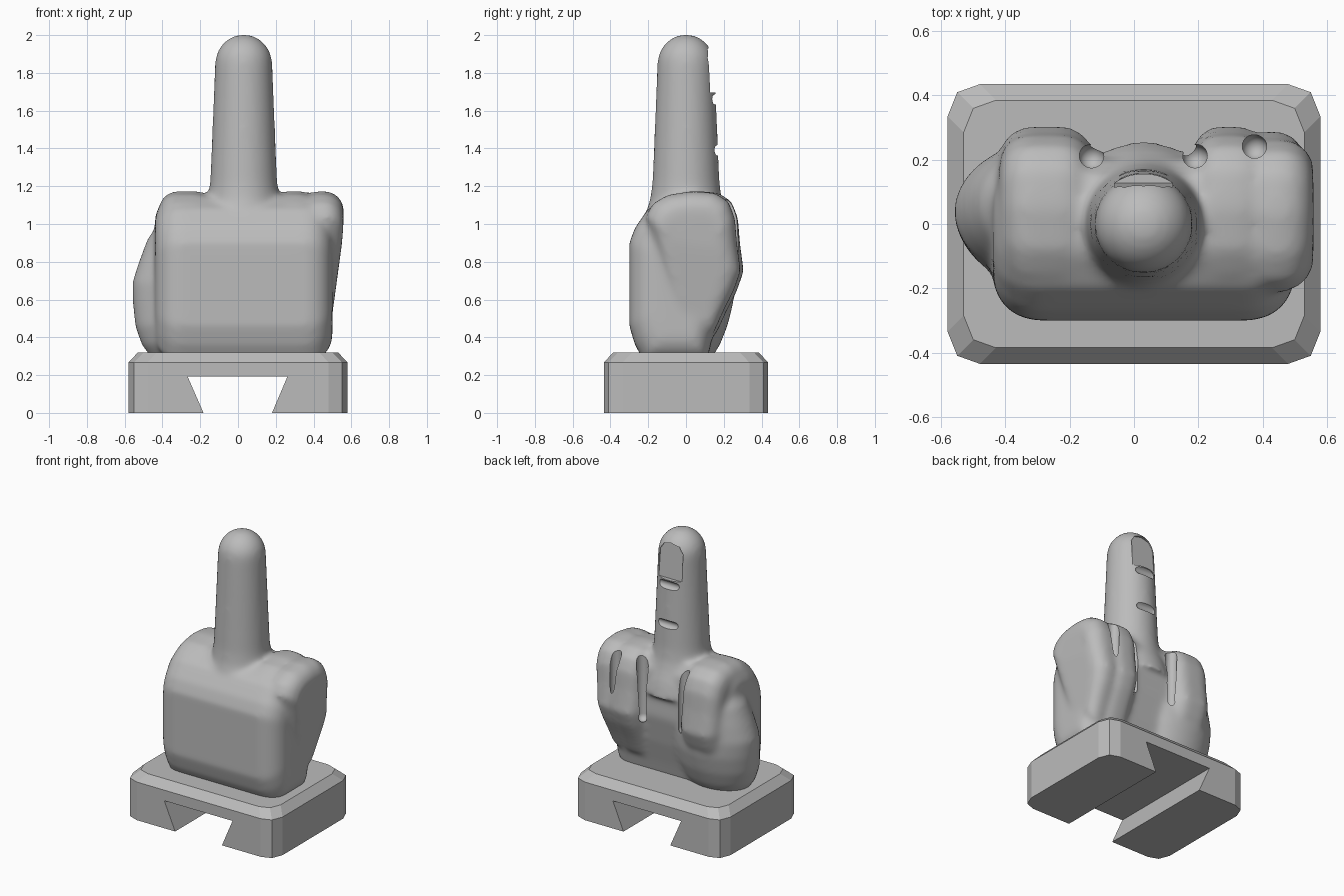
import bpy, bmesh, math
from mathutils import Vector

if "Cube" in bpy.data.objects:
    bpy.data.objects.remove(bpy.data.objects["Cube"])

grey = bpy.data.materials.new("plain grey")
grey.diffuse_color = (0.5, 0.5, 0.5, 1)
grey.use_nodes = True
grey.node_tree.nodes["Principled BSDF"].inputs["Base Color"].default_value = grey.diffuse_color


def new_object(name, bm):
    bmesh.ops.recalc_face_normals(bm, faces=bm.faces)
    mesh = bpy.data.meshes.new(name)
    bm.to_mesh(mesh)
    bm.free()
    ob = bpy.data.objects.new(name, mesh)
    bpy.context.collection.objects.link(ob)
    mesh.materials.append(grey)
    return ob


def loft(bm, rings):
    """Closed skin through rings of equal point count."""
    vs = [[bm.verts.new(p) for p in r] for r in rings]
    n = len(vs[0])
    for a, b in zip(vs, vs[1:]):
        for i in range(n):
            bm.faces.new((a[i], a[(i + 1) % n], b[(i + 1) % n], b[i]))
    bm.faces.new(vs[0][::-1])
    bm.faces.new(vs[-1])


def soft_slab(bm, profile, x0, x1, r, taper=0.0):
    """Side profile (y, z) swept along x with rounded ends; taper narrows the right side low down."""
    ys, zs = zip(*profile)
    cy, cz = (min(ys) + max(ys)) / 2, (min(zs) + max(zs)) / 2
    hy, hz = (max(ys) - min(ys)) / 2, (max(zs) - min(zs)) / 2
    steps = [math.radians(a) for a in (0, 18, 36, 54, 72, 90)]
    stations = [(x0 + r * (1 - math.cos(a)), r * (1 - math.sin(a))) for a in steps]
    stations += [(x1 - r * (1 - math.cos(a)), r * (1 - math.sin(a))) for a in reversed(steps)]
    rings = []
    for x, d in stations:
        ring = []
        for y, z in profile:
            shift = taper * max(0, 1.03 - z) * (x - x0) / (x1 - x0)
            ring.append((x - shift, cy + (y - cy) * (1 - d / hy), cz + (z - cz) * (1 - d / hz)))
        rings.append(ring)
    loft(bm, rings)


def oval(cx, cy, z, rx, ry, n=40):
    return [(cx + rx * math.cos(2 * math.pi * i / n), cy + ry * math.sin(2 * math.pi * i / n), z)
            for i in range(n)]


def bake(ob):
    """Apply the modifier stack."""
    dg = bpy.context.evaluated_depsgraph_get()
    mesh = bpy.data.meshes.new_from_object(ob.evaluated_get(dg))
    ob.modifiers.clear()
    ob.data = mesh


def cut(ob, cutter):
    m = ob.modifiers.new("cut", 'BOOLEAN')
    m.operation, m.solver, m.object = 'DIFFERENCE', 'EXACT', cutter
    bake(ob)
    bpy.data.objects.remove(cutter)


def capsule(name, a, b, r):
    a, b = Vector(a), Vector(b)
    axis = (b - a).normalized()
    u = axis.orthogonal().normalized()
    v = axis.cross(u)
    rings = []
    for end, angles in ((a, range(-84, 1, 14)), (b, range(0, 85, 14))):
        for t in angles:
            t = math.radians(t)
            rings.append([end + axis * r * math.sin(t) + r * math.cos(t) *
                          (u * math.cos(k * math.pi / 12) + v * math.sin(k * math.pi / 12))
                          for k in range(24)])
    bm = bmesh.new()
    loft(bm, rings)
    return new_object(name, bm)


# Base: chamfered block
def block_outline(inset, z):
    q = [(0.58, 0.335), (0.55, 0.41), (0.48, 0.435)]
    q = [(x - inset, y - inset) for x, y in q]
    pts = q + [(-x, y) for x, y in q[::-1]] + [(-x, -y) for x, y in q] + [(x, -y) for x, y in q[::-1]]
    return [(x, y, z) for x, y in pts]


bm = bmesh.new()
loft(bm, [block_outline(0, 0), block_outline(0, 0.267), block_outline(0.05, 0.32)])
base = new_object("base", bm)

# Dovetail slot through the base
bm = bmesh.new()
slot = [(-0.165, -0.04), (0.163, -0.04), (0.262, 0.193), (-0.267, 0.193)]
loft(bm, [[(x, y, z) for x, z in slot] for y in (-0.6, 0.6)])
cut(base, new_object("slot_cutter", bm))

# Hand: overlapping solids fused into one skin
bm = bmesh.new()
# palm
soft_slab(bm, [(-0.22, 0.27), (-0.27, 0.36), (-0.3, 0.46), (-0.3, 0.9), (-0.27, 0.98), (-0.2, 1.08),
               (-0.1, 1.14), (0.05, 1.16), (0.15, 1.14), (0.2, 1.06), (0.215, 0.9), (0.22, 0.75),
               (0.18, 0.55), (0.14, 0.4), (0.11, 0.27)], -0.44, 0.5, 0.14)
# curled fingers: one on the left, two on the right
curl = [(-0.2, 1.04), (-0.16, 1.11), (-0.08, 1.155), (0.05, 1.175), (0.17, 1.165), (0.24, 1.12),
        (0.275, 1.03), (0.285, 0.9), (0.305, 0.75), (0.27, 0.65), (0.215, 0.54), (0.16, 0.42),
        (0.0, 0.42), (-0.1, 0.7), (-0.17, 0.95)]
soft_slab(bm, curl, -0.42, -0.125, 0.1)
soft_slab(bm, curl, 0.185, 0.41, 0.08, 0.02)
soft_slab(bm, [(y - 0.015, z) for y, z in curl], 0.33, 0.56, 0.1, 0.1)
# thumb bulge
loft(bm, [oval(-0.26, 0.0, 0.28, 0.19, 0.13), oval(-0.26, 0.0, 0.36, 0.25, 0.18),
          oval(-0.26, 0.01, 0.46, 0.285, 0.21), oval(-0.26, 0.03, 0.58, 0.297, 0.22),
          oval(-0.26, 0.04, 0.69, 0.3, 0.22), oval(-0.26, 0.05, 0.8, 0.265, 0.21),
          oval(-0.26, 0.06, 0.92, 0.22, 0.19), oval(-0.26, 0.06, 1.02, 0.15, 0.13)])
# raised finger with a flared root and a domed tip
stalk = [(0.9, 0.26), (1.0, 0.235), (1.08, 0.205), (1.14, 0.188), (1.22, 0.178), (1.4, 0.17),
         (1.6, 0.162), (1.85, 0.152)]
stalk += [(1.85 + 0.154 * math.sin(math.radians(a)), 0.152 * math.cos(math.radians(a)))
          for a in (15, 30, 45, 60, 72, 84)]
loft(bm, [oval(0.03, 0, z, r, r) for z, r in stalk])
hand = new_object("hand", bm)
m = hand.modifiers.new("fuse", 'REMESH')
m.mode, m.voxel_size = 'VOXEL', 0.015
m = hand.modifiers.new("soften", 'SMOOTH')
m.factor, m.iterations = 0.5, 18
bake(hand)

# Grooves between the curled fingers
for x, y in ((-0.132, 0.208), (0.19, 0.208), (0.375, 0.238)):
    cut(hand, capsule("groove_cutter", (x, y, 0.72), (x, y + 0.005, 1.16), 0.038))

# Knuckle creases on the raised finger
for y, z in ((0.163, 1.66), (0.175, 1.39)):
    cut(hand, capsule("crease_cutter", (-0.03, y, z), (0.09, y, z), 0.029))

# Flat nail recess, rounded at the top
bm = bmesh.new()
nail = [(-0.06, 1.695), (0.12, 1.695), (0.12, 1.88), (0.09, 1.925), (0.03, 1.94), (-0.03, 1.925), (-0.06, 1.88)]
loft(bm, [[(x, 0.128 - 0.1 * (z - 1.695), z) for x, z in nail], [(x, 0.3, z) for x, z in nail]])
cut(hand, new_object("nail_cutter", bm))

# Shading
bpy.ops.object.select_all(action='DESELECT')
hand.select_set(True)
bpy.context.view_layer.objects.active = hand
bpy.ops.object.shade_smooth_by_angle(angle=math.radians(35))
